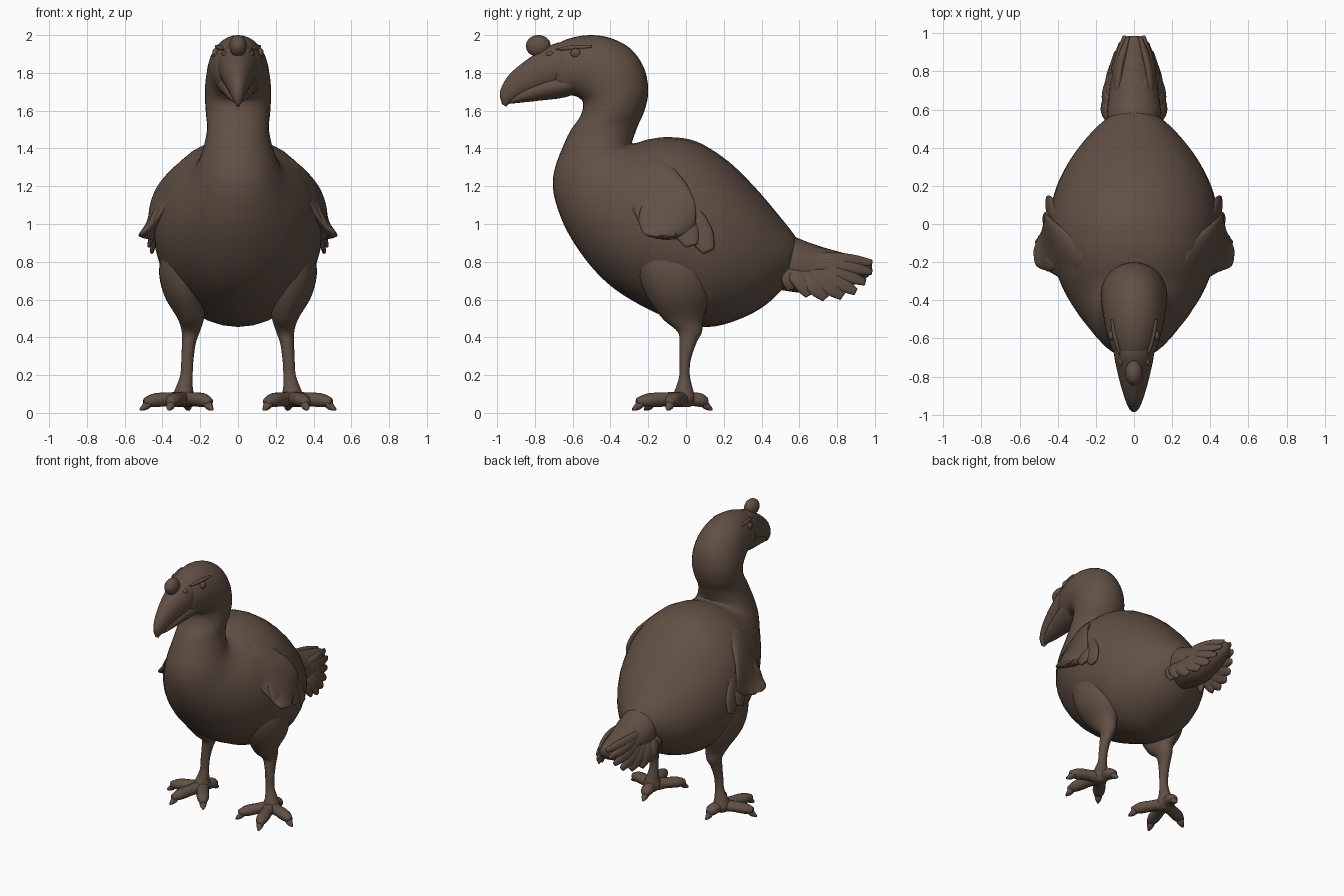
import bpy, bmesh, math
from mathutils import Vector as V

if "Cube" in bpy.data.objects:
    bpy.data.objects.remove(bpy.data.objects["Cube"], do_unlink=True)

brown = bpy.data.materials.new("warm brown")
brown.use_nodes = True
COLOUR = (0.12, 0.08, 0.058, 1)
brown.diffuse_color = COLOUR
shader = brown.node_tree.nodes["Principled BSDF"]
shader.inputs["Base Color"].default_value = COLOUR
shader.inputs["Roughness"].default_value = 0.8


def finish(name, bm):
    bmesh.ops.recalc_face_normals(bm, faces=bm.faces)
    for face in bm.faces:
        face.smooth = True
    mesh = bpy.data.meshes.new(name)
    bm.to_mesh(mesh)
    bm.free()
    mesh.materials.append(brown)
    obj = bpy.data.objects.new(name, mesh)
    bpy.context.collection.objects.link(obj)
    return obj


def spline(a, b, c, d, t):
    return b + ((c - a) + (2 * a - 5 * b + 4 * c - d) * t + (3 * (b - c) + d - a) * t * t) * t / 2


def loft(name, rings, sides=32, steps=5):
    """Smooth skin through rings given as (centre, half axis, half axis)."""
    bm = bmesh.new()
    dense, last = [], len(rings) - 1
    for i in range(last):
        four = [rings[min(max(i + k, 0), last)] for k in (-1, 0, 1, 2)]
        for step in range(steps):
            dense.append([spline(*[r[j] for r in four], step / steps) for j in range(3)])
    dense.append(rings[-1])
    loops = []
    for c, u, v in dense:
        angles = [math.tau * k / sides for k in range(sides)]
        loops.append([bm.verts.new(c + u * math.cos(a) + v * math.sin(a)) for a in angles])
    for p, q in zip(loops, loops[1:]):
        for k in range(sides):
            n = (k + 1) % sides
            bm.faces.new((p[k], p[n], q[n], q[k]))
    bm.faces.new(loops[0])
    bm.faces.new(loops[-1])
    return finish(name, bm)


def profile(name, rows, side=1):
    """Loft from rows of upper y, z, lower y, z, half width, optional centre x."""
    rings = []
    for ty, tz, by, bz, half, *cx in rows:
        top, low = V((0, ty, tz)), V((0, by, bz))
        centre = (top + low) / 2 + V((side * cx[0] if cx else 0, 0, 0))
        rings.append((centre, V((half, 0, 0)), (top - low) / 2))
    return loft(name, rings)


def blade(name, base, tip, wide, thick, face, taper=(0.5, 0.9, 1, 0.75, 0.1), bow=0.0):
    """Tapered toe or feather; face is its flat normal."""
    base, tip, face = V(base), V(tip), V(face).normalized()
    across = (tip - base).cross(face).normalized()
    count = len(taper) - 1
    rings = []
    for i, size in enumerate(taper):
        c = base.lerp(tip, i / count) + face * bow * math.sin(math.pi * i / count)
        rings.append((c, across * wide * size, face * thick * size))
    return loft(name, rings, 14, 4)


def ball(name, centre, size):
    bm = bmesh.new()
    bmesh.ops.create_uvsphere(bm, u_segments=24, v_segments=14, radius=1)
    for vert in bm.verts:
        vert.co = V([c + s * p for c, s, p in zip(centre, size, vert.co)])
    return finish(name, bm)


# Trunk, neck and head in one sweep from rump to brow
profile("body_neck_and_head", [
    (.61, .87, .59, .80, .03), (.575, .94, .53, .68, .14), (.48, 1.06, .42, .57, .25),
    (.36, 1.2, .28, .495, .345), (.22, 1.335, .12, .455, .415), (.06, 1.435, -.05, .485, .445),
    (-.08, 1.46, -.25, .575, .435), (-.19, 1.45, -.42, .69, .385), (-.26, 1.43, -.56, .85, .32),
    (-.285, 1.43, -.665, 1.04, .25), (-.28, 1.45, -.705, 1.24, .2), (-.255, 1.52, -.63, 1.46, .165),
    (-.22, 1.6, -.56, 1.57, .17), (-.2, 1.7, -.545, 1.64, .175), (-.22, 1.82, -.57, 1.67, .173),
    (-.29, 1.925, -.6, 1.68, .165), (-.4, 1.985, -.62, 1.68, .155), (-.52, 2, -.65, 1.675, .14),
    (-.64, 1.975, -.68, 1.68, .115), (-.71, 1.93, -.71, 1.7, .08)])

# Hooked bill
profile("upper_bill", [
    (-.58, 1.96, -.58, 1.72, .1), (-.68, 1.96, -.68, 1.71, .105), (-.78, 1.91, -.78, 1.69, .086),
    (-.87, 1.85, -.86, 1.67, .064), (-.945, 1.78, -.92, 1.645, .042), (-.985, 1.7, -.945, 1.63, .024),
    (-.975, 1.635, -.95, 1.62, .008)])
profile("lower_bill", [
    (-.56, 1.82, -.58, 1.69, .12), (-.66, 1.81, -.66, 1.667, .105), (-.78, 1.77, -.78, 1.653, .078),
    (-.88, 1.71, -.88, 1.642, .048), (-.94, 1.66, -.935, 1.637, .015)])
ball("bill_knob", (0, -.782, 1.943), (.046, .066, .058))

# Tail core
profile("tail_core", [
    (.45, 1.0, .45, .66, .1), (.57, .935, .57, .64, .14), (.7, .885, .7, .63, .125),
    (.84, .845, .84, .66, .09), (.95, .815, .95, .71, .055), (.985, .8, .985, .75, .025)])

for side, label in ((1, "left"), (-1, "right")):
    def at(x, y, z):
        return V((side * x, y, z))

    # Face details
    ball(label + "_eye", at(.118, -.585, 1.905), (.018, .026, .026))
    blade(label + "_brow", at(.115, -.5, 1.94), at(.075, -.69, 1.925), .014, .016, at(.8, 0, .5))
    ball(label + "_nostril", at(.07, -.72, 1.9), (.013, .022, .014))

    # Folded wing, sunk into the shoulder and flaring at its lower edge
    rings = []
    for x, y, z, half, lean in ((.25, -.16, 1.34, .05, 0), (.3, -.17, 1.29, .11, .03),
                                (.365, -.15, 1.2, .16, .05), (.415, -.12, 1.1, .17, .04),
                                (.45, -.1, 1.01, .15, .005), (.475, -.1, .95, .125, -.03),
                                (.485, -.1, .93, .07, -.03)):
        rings.append((at(x, y, z), at(lean, half, 0), at(.03, 0, .012)))
    loft(label + "_wing", rings, 24)
    for y, end, x, low in ((-.17, -.17, .488, .94), (-.1, -.09, .498, .93),
                           (-.02, .03, .47, .885), (.03, .12, .455, .855)):
        blade(label + "_wing_feather", at(.405, y - .03, 1.12), at(x, end, low),
              .065, .02, at(1, 0, .2), (.4, .8, 1, .95, .5))

    # Leg from thigh to ankle: back y, front y, height, centre x, half width
    rows = [(.05, -.2, .97, .25, .08), (.1, -.26, .86, .265, .125), (.13, -.255, .75, .28, .138),
            (.125, -.21, .62, .275, .115), (.09, -.125, .5, .25, .07), (.085, -.045, .43, .25, .048),
            (.055, -.035, .37, .26, .037), (.025, -.035, .28, .268, .032), (.02, -.035, .2, .273, .033),
            (.035, -.055, .13, .285, .046), (.05, -.08, .07, .29, .062), (.02, -.05, .03, .29, .03)]
    profile(label + "_leg", [(b, z, f, z, w, cx) for b, f, z, cx, w in rows], side)

    # Toes with claws
    for x, y in ((.15, -.2), (.36, -.26), (.495, -.09), (.265, .115)):
        blade(label + "_toe", at(.285, -.015, .07), at(x, y, .06), .045, .04, (0, 0, 1),
              (1, 1, .92, .95, .88, .5), .006)
        tip = at(x, y, .06)
        reach = (tip - at(.285, -.015, .07)).normalized()
        blade(label + "_claw", tip - reach * .04, tip + reach * .025 - V((0, 0, .04)),
              .026, .028, (0, 0, 1), (.9, 1, .75, .25))

    # Tail feathers fanning down and back
    for x, y, z, wide in ((.03, .985, .795, .036), (.05, .985, .745, .036), (.07, .95, .69, .04),
                          (.095, .9, .64, .045), (.12, .83, .615, .05), (.145, .74, .605, .05),
                          (.155, .65, .62, .045), (.13, .555, .65, .04)):
        blade(label + "_tail_feather", at(.085, .4 + y * .2, .7 + z * .15), at(x, y, z),
              wide, .02, at(1, .2, .25), (.5, .8, 1, 1, .85, .45), .025)
    blade(label + "_tail_cover", at(.06, .5, .86), at(.09, .84, .78), .08, .03, at(1, 0, .8))
